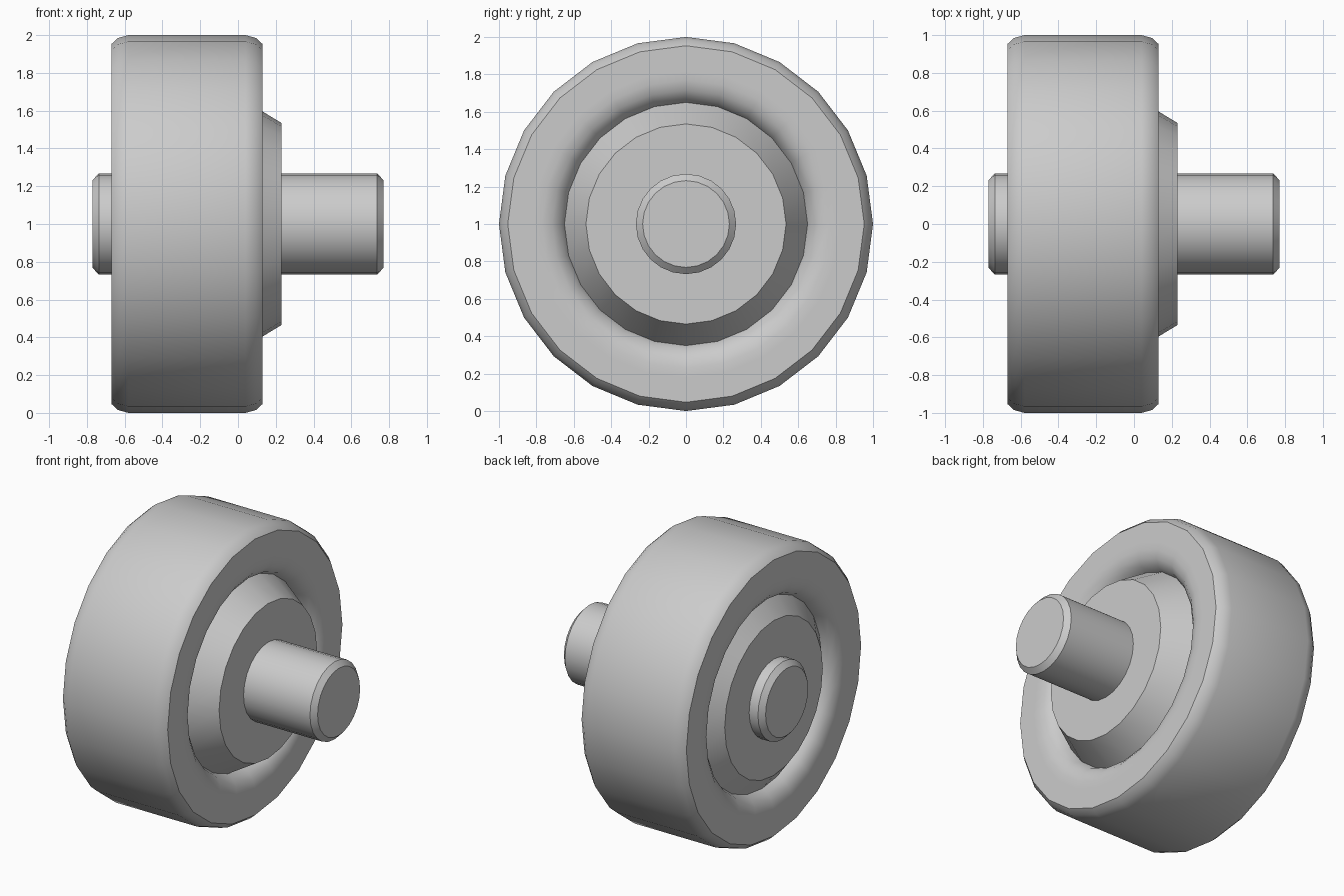
import bpy
import bmesh
from math import sin, cos, tau, radians

cube = bpy.data.objects.get("Cube")
if cube:
    bpy.data.objects.remove(cube)

SIDES = 24
MIDDLE = -0.27  # centre plane of the wheel

grey = bpy.data.materials.new("plain_grey")
grey.use_nodes = True
colour = (0.6, 0.6, 0.6, 1)
grey.diffuse_color = colour
grey.node_tree.nodes["Principled BSDF"].inputs["Base Color"].default_value = colour


def lathe(name, profile):
    """Turn an (x, radius) profile about the x axis and cap both ends."""
    bm = bmesh.new()
    rings = []
    for x, r in profile:
        rings.append([bm.verts.new((x, r * sin(tau * i / SIDES), 1 + r * cos(tau * i / SIDES)))
                      for i in range(SIDES)])
    for a, b in zip(rings, rings[1:]):
        for i in range(SIDES):
            j = (i + 1) % SIDES
            bm.faces.new((a[i], a[j], b[j], b[i]))
    bm.faces.new(rings[0])
    bm.faces.new(rings[-1])
    bmesh.ops.recalc_face_normals(bm, faces=bm.faces)
    mesh = bpy.data.meshes.new(name)
    bm.to_mesh(mesh)
    bm.free()
    mesh.materials.append(grey)
    obj = bpy.data.objects.new(name, mesh)
    bpy.context.collection.objects.link(obj)
    bpy.ops.object.select_all(action="DESELECT")
    obj.select_set(True)
    bpy.context.view_layer.objects.active = obj
    bpy.ops.object.shade_smooth_by_angle(angle=radians(30))
    return obj


# Tyre: rounded shoulders and a dished recess, mirrored across the middle plane
half = [(0.31, 0.65), (0.35, 0.67), (0.385, 0.715), (0.4, 0.77), (0.4, 0.82),
        (0.4, 0.953), (0.365, 0.985), (0.31, 1.0)]
right_side = [(MIDDLE + d, r) for d, r in half]
left_side = [(MIDDLE - d, r) for d, r in half]
lathe("tyre", left_side + right_side[::-1])

# Hub: tapered boss, longer on the right
lathe("hub", [(-0.67, 0.535), (-0.58, 0.65), (0.04, 0.65), (0.23, 0.535)])

# Axle: chamfered shaft through the hub
lathe("axle", [(-0.77, 0.232), (-0.737, 0.268), (0.737, 0.268), (0.77, 0.232)])
